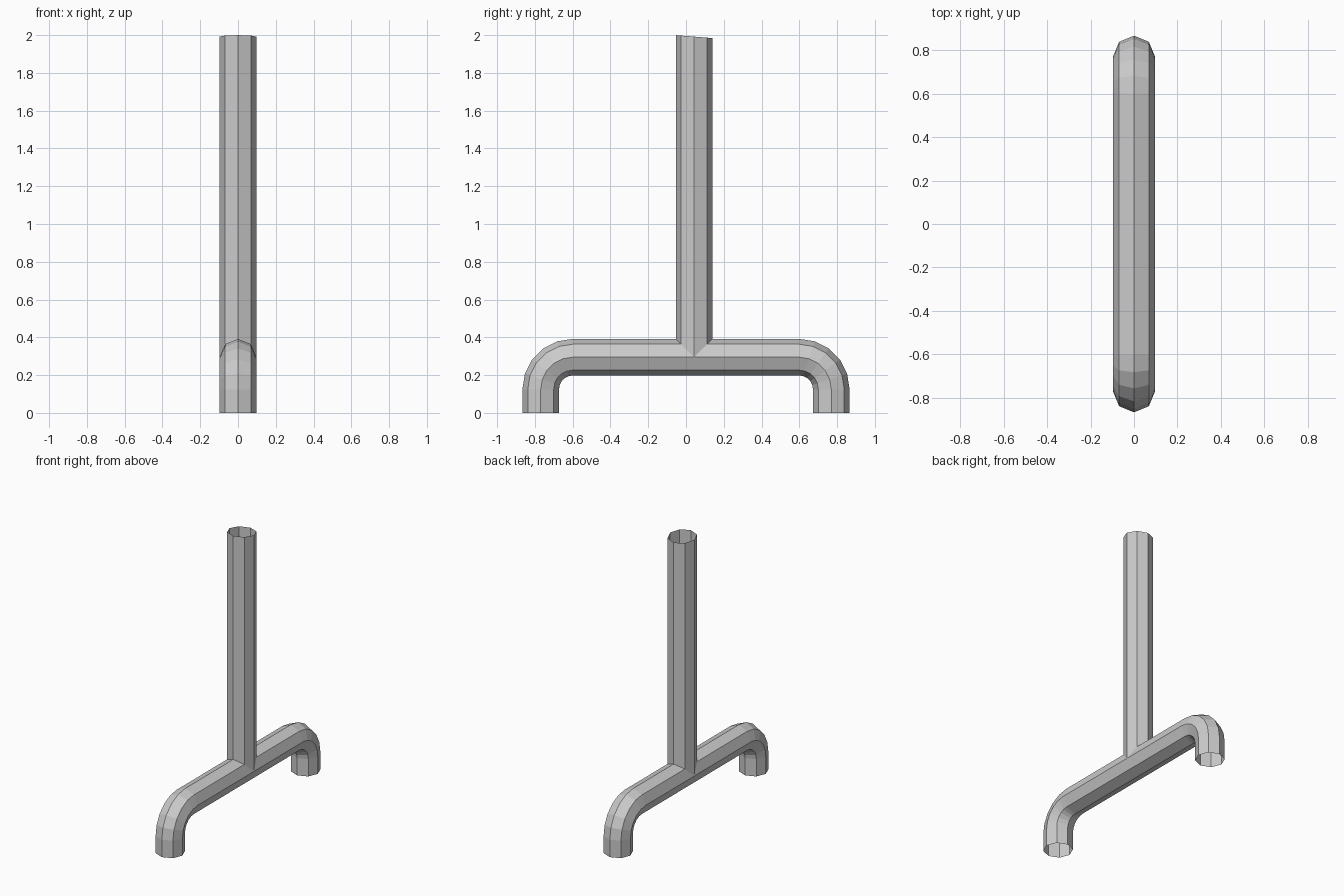
import bpy, bmesh, math
from mathutils import Vector

if "Cube" in bpy.data.objects:
    bpy.data.objects.remove(bpy.data.objects["Cube"])

SIDES, R = 8, 0.097


def tube(name, path, normals):
    """Open eight-sided pipe; path points lie in the x=0 plane, rings span x and the given normal."""
    bm = bmesh.new()
    rings = []
    for p, n in zip(path, normals):
        ring = []
        for i in range(SIDES):
            a = 2 * math.pi * i / SIDES
            ring.append(bm.verts.new(p + Vector((R * math.cos(a), 0, 0)) + n * (R * math.sin(a))))
        rings.append(ring)
    for lo, hi in zip(rings, rings[1:]):
        for i in range(SIDES):
            j = (i + 1) % SIDES
            bm.faces.new((lo[i], lo[j], hi[j], hi[i]))
    bmesh.ops.recalc_face_normals(bm, faces=bm.faces)
    mesh = bpy.data.meshes.new(name)
    bm.to_mesh(mesh)
    bm.free()
    obj = bpy.data.objects.new(name, mesh)
    bpy.context.collection.objects.link(obj)
    return obj


# Base pipe: vertical foot, rounded bend, long horizontal run, mirrored bend and foot
BEND, CY, CZ, STEPS = 0.17, 0.599, 0.125, 5
half = [(Vector((0, -CY - BEND, 0)), Vector((0, -1, 0)))]
for k in range(STEPS + 1):
    a = math.pi / 2 * k / STEPS
    n = Vector((0, -math.cos(a), math.sin(a)))
    half.append((Vector((0, -CY, CZ)) + n * BEND, n))
flip = Vector((1, -1, 1))
full = half + [(p * flip, n * flip) for p, n in reversed(half)]
tube("base_pipe", [p for p, n in full], [n for p, n in full])

# Upright post, slightly off centre, with a slanted open top
post_y = 0.043
tube("upright_post",
     [Vector((0, post_y, 0.295)), Vector((0, post_y, 1.992))],
     [Vector((0, 1, 0)), Vector((0, 1, -0.08))])
